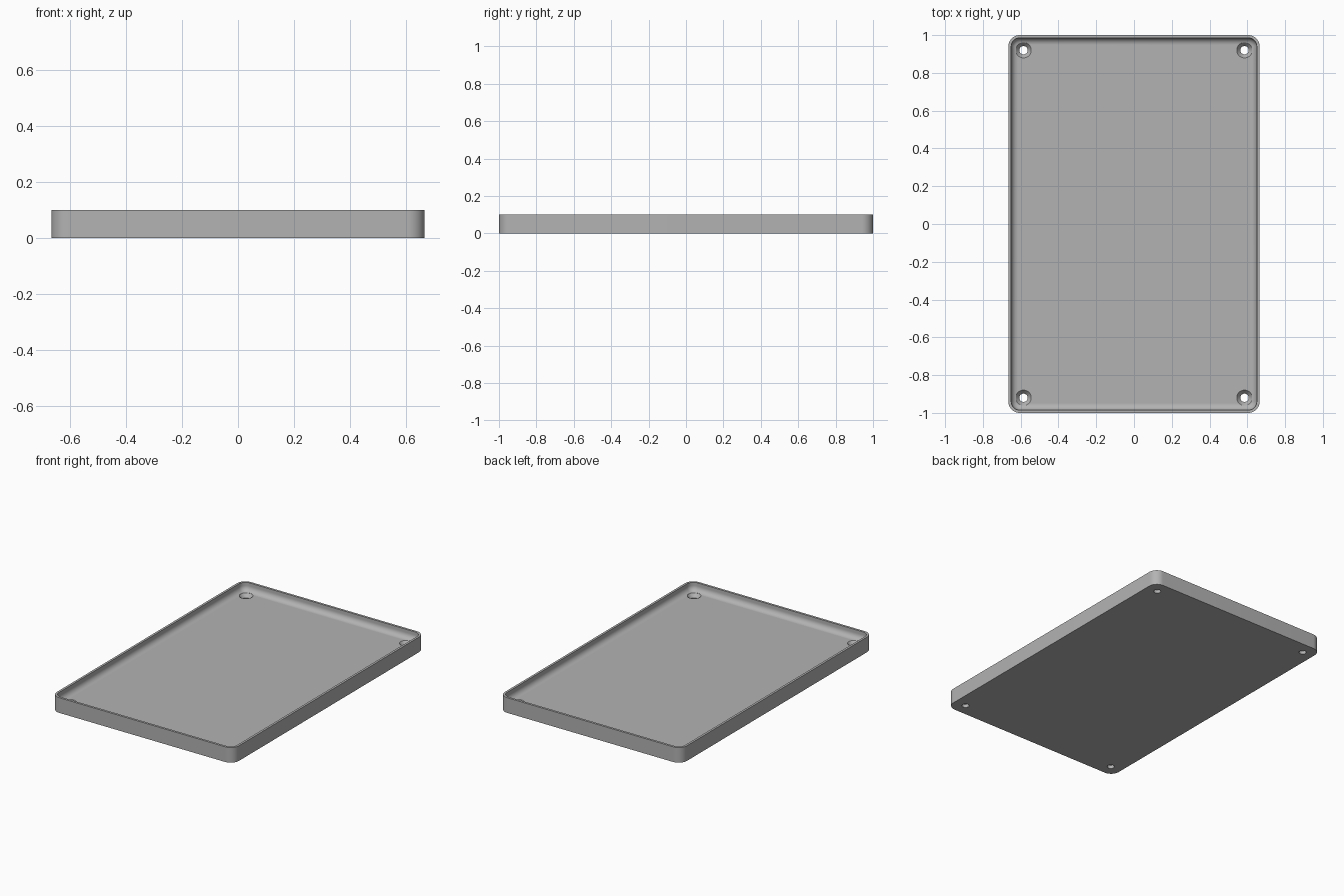
import bpy, bmesh, math

if "Cube" in bpy.data.objects:
    bpy.data.objects.remove(bpy.data.objects["Cube"], do_unlink=True)

HALF_X, HALF_Y, HEIGHT = 0.665, 1.0, 0.1
CORNER, WALL, FILLET, FLOOR = 0.06, 0.015, 0.035, 0.045
HOLE_X, HOLE_Y = 0.585, 0.92
ARC = 12

grey = bpy.data.materials.new("plain grey")
grey.use_nodes = True
colour = (0.45, 0.45, 0.45, 1)
grey.diffuse_color = colour
grey.node_tree.nodes["Principled BSDF"].inputs["Base Color"].default_value = colour


def make_object(name, bm):
    bmesh.ops.recalc_face_normals(bm, faces=bm.faces)
    mesh = bpy.data.meshes.new(name)
    bm.to_mesh(mesh)
    bm.free()
    mesh.materials.append(grey)
    obj = bpy.data.objects.new(name, mesh)
    bpy.context.collection.objects.link(obj)
    return obj


def skin(bm, rings):
    """Join closed rings of points with quads and cap both ends."""
    loops = [[bm.verts.new(p) for p in ring] for ring in rings]
    for a, b in zip(loops, loops[1:]):
        for i in range(len(a)):
            j = (i + 1) % len(a)
            bm.faces.new((a[i], a[j], b[j], b[i]))
    bm.faces.new(loops[0])
    bm.faces.new(loops[-1])


def rounded_rectangle(inset, z):
    r = max(CORNER - inset, 0.008)
    cx, cy = HALF_X - inset - r, HALF_Y - inset - r
    points = []
    for corner, (sx, sy) in enumerate([(1, 1), (-1, 1), (-1, -1), (1, -1)]):
        for k in range(ARC + 1):
            a = (corner + k / ARC) * math.pi / 2
            points.append((sx * cx + r * math.cos(a), sy * cy + r * math.sin(a), z))
    return points


def circle(x, y, r, z, n=32):
    return [(x + r * math.cos(math.tau * k / n), y + r * math.sin(math.tau * k / n), z)
            for k in range(n)]


# Tray shell: outer wall, flat rim, inner wall, rounded join to the floor
rings = [rounded_rectangle(0, 0), rounded_rectangle(0, HEIGHT), rounded_rectangle(WALL, HEIGHT)]
for k in range(9):
    a = k / 8 * math.pi / 2
    rings.append(rounded_rectangle(WALL + FILLET * (1 - math.cos(a)),
                                   FLOOR + FILLET * (1 - math.sin(a))))
bm = bmesh.new()
skin(bm, rings)
tray = make_object("tray", bm)

# Countersunk screw holes in the four corners
bm = bmesh.new()
for sx in (-1, 1):
    for sy in (-1, 1):
        x, y = sx * HOLE_X, sy * HOLE_Y
        skin(bm, [circle(x, y, r, z) for r, z in
                  [(0.022, -0.05), (0.022, 0.022), (0.041, FLOOR), (0.041, HEIGHT)]])
cutter = make_object("screw_hole_cutter", bm)
cutter.hide_render = True
cutter.hide_set(True)

bpy.context.view_layer.objects.active = tray
tray.select_set(True)
holes = tray.modifiers.new("screw holes", "BOOLEAN")
holes.operation = "DIFFERENCE"
holes.solver = "EXACT"
holes.object = cutter
bpy.ops.object.modifier_apply(modifier=holes.name)
bpy.data.objects.remove(cutter, do_unlink=True)
bpy.ops.object.shade_smooth_by_angle(angle=math.radians(30))
